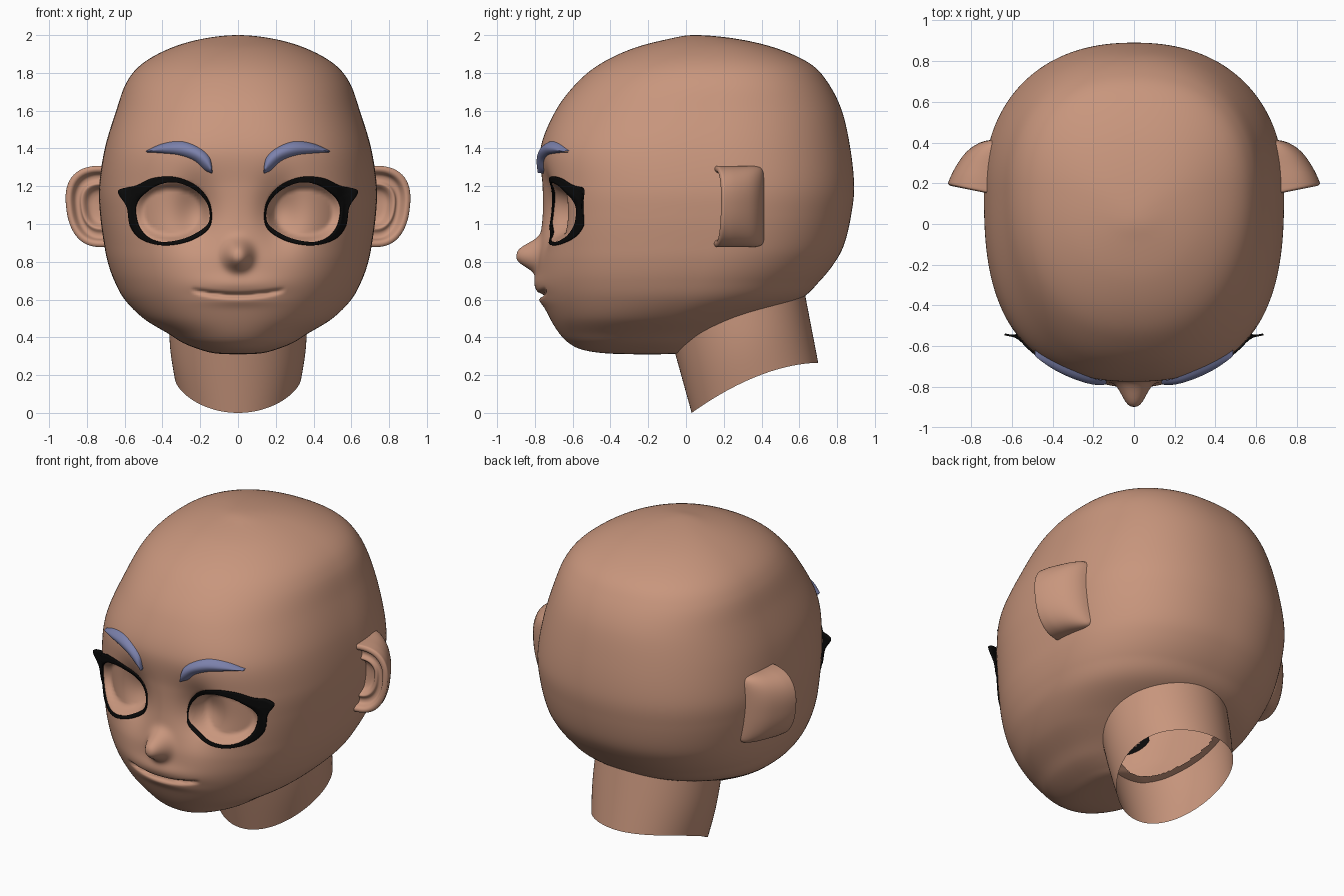
import bpy, bmesh
from math import sin, cos, pi, exp
from mathutils import Vector

cube = bpy.data.objects.get("Cube")
if cube:
    bpy.data.objects.remove(cube, do_unlink=True)


def make_material(name, rgb):
    mat = bpy.data.materials.new(name)
    mat.use_nodes = True
    mat.diffuse_color = (*rgb, 1)
    mat.node_tree.nodes["Principled BSDF"].inputs["Base Color"].default_value = (*rgb, 1)
    return mat


skin = make_material("skin", (0.58, 0.305, 0.205))
brow_blue = make_material("brow_blue", (0.2, 0.22, 0.41))
lash_black = make_material("lash_black", (0.003, 0.003, 0.003))


def spline(points, steps):
    """Smooth curve through the points; first and last only steer the ends."""
    pts = [Vector(p) for p in points]
    out = []
    for a, b, c, d in zip(pts, pts[1:], pts[2:], pts[3:]):
        for k in range(steps):
            t = k / steps
            out.append(b + (c - a) * t / 2 + (2 * a - 5 * b + 4 * c - d) * t * t / 2
                       + (3 * b - a - 3 * c + d) * t ** 3 / 2)
    return out + [pts[-2]]


def loop_ends(points):
    return points[-1:] + points + points[:2]


def open_ends(points):
    return points[:1] + points + points[-1:]


def grid_object(name, rows, mat, core, wrap=False, drop=None):
    """Skin rows of points with quads, facing away from the core point."""
    bm = bmesh.new()
    verts = [[bm.verts.new(p) for p in row] for row in rows]
    for lower, upper in zip(verts, verts[1:]):
        count = len(lower)
        for i in range(count if wrap else count - 1):
            j = (i + 1) % count
            bm.faces.new((lower[i], lower[j], upper[j], upper[i]))
    bmesh.ops.remove_doubles(bm, verts=bm.verts[:], dist=0.00005)
    bm.normal_update()
    core = Vector(core)
    facing = sum(f.normal.dot(f.calc_center_median() - core) * f.calc_area() for f in bm.faces)
    if facing < 0:
        bmesh.ops.reverse_faces(bm, faces=bm.faces[:])
    if drop:
        unwanted = [f for f in bm.faces if drop(f.calc_center_median())]
        bmesh.ops.delete(bm, geom=unwanted, context='FACES')
    for f in bm.faces:
        f.smooth = True
    mesh = bpy.data.meshes.new(name)
    bm.to_mesh(mesh)
    bm.free()
    mesh.materials.append(mat)
    obj = bpy.data.objects.new(name, mesh)
    bpy.context.collection.objects.link(obj)
    return obj


# Head levels: height, half width, front y, back y
levels = [
    (0.31, 0, -0.2, -0.2), (0.315, 0.12, -0.42, -0.03), (0.335, 0.2, -0.55, 0.03),
    (0.37, 0.29, -0.62, 0.1), (0.42, 0.37, -0.67, 0.2), (0.5, 0.5, -0.72, 0.36),
    (0.6, 0.6, -0.765, 0.6), (0.7, 0.655, -0.785, 0.71), (0.8, 0.69, -0.785, 0.79),
    (0.9, 0.71, -0.775, 0.84), (1.05, 0.73, -0.76, 0.875), (1.2, 0.735, -0.76, 0.89),
    (1.4, 0.705, -0.77, 0.87), (1.6, 0.645, -0.69, 0.825), (1.75, 0.59, -0.575, 0.75),
    (1.85, 0.505, -0.45, 0.655), (1.93, 0.36, -0.28, 0.48), (1.98, 0.19, -0.09, 0.27),
    (2, 0, 0.05, 0.05)]


def over_pole(level):
    z, w, f, b = level
    return (z, -w, b, f)


sections = spline([over_pole(levels[1])] + levels + [over_pole(levels[-2])], 10)


def squareness(z):
    return 2.1 + 0.6 * exp(-((z - 1.15) / 0.5) ** 2)


def relief(x, z, bowl=True):
    """Face features as a shift along y: nose, mouth and eye sockets."""
    ax = abs(x)
    d = (x / 0.07) ** 2 + ((z - 0.835) / 0.075) ** 2
    shift = -0.115 * exp(-d ** 1.4)
    # lips and mouth crease
    mouth = 0.622 + 0.028 * (ax / 0.24) ** 2
    fade = max(0, 1 - (ax / 0.25) ** 4)
    shift += 0.035 * fade * exp(-((z - mouth) / 0.011) ** 2)
    shift -= 0.02 * exp(-((z - 0.68) / 0.05) ** 2 - (x / 0.22) ** 2)
    shift -= 0.012 * exp(-((z - 0.595) / 0.03) ** 2 - (x / 0.18) ** 2)
    # eye sockets
    shift += 0.085 * exp(-((ax - 0.22) / 0.11) ** 2 - ((z - 1.06) / 0.16) ** 2)
    if bowl:
        e = abs((ax - 0.348) / 0.2) ** 2.2 + abs((z - 1.063) / 0.16) ** 2.2
        shift += 0.065 * min(1, max(0, 1 - e) * 2.2)
    return shift


def face_y(x, z):
    """Front surface of the head, without the eye bowls."""
    lo, hi = next((a, b) for a, b in zip(sections, sections[1:]) if a[0] <= z <= b[0])
    _, w, f, b = lo.lerp(hi, (z - lo[0]) / (hi[0] - lo[0]))
    mid = f + 0.56 * (b - f)
    n = squareness(z)
    return mid - (mid - f) * max(0, 1 - abs(x / w) ** n) ** (1 / n) + relief(x, z, False)


# Head, with points gathered towards the face
SEGMENTS = 256
head_rows = []
for z, w, f, b in sections:
    mid = f + 0.56 * (b - f)
    row = []
    for i in range(SEGMENTS):
        t = 2 * pi * i / SEGMENTS
        phi = t - 0.4 * sin(t)
        s, c = sin(phi), cos(phi)
        n = squareness(z) if c > 0 else 2.25
        r = (abs(s) ** n + abs(c) ** n) ** (-1 / n)
        x = w * s * r
        y = mid - c * r * ((mid - f) if c > 0 else (b - mid))
        row.append((x, y + relief(x, z) if c > 0 else y, z))
    head_rows.append(row)


def inside_neck(p):
    return p.z < 0.62 and (p.x / 0.31) ** 2 + ((p.y - 0.3) / 0.3) ** 2 < 1


grid_object("head", head_rows, skin, (0, 0.1, 1), wrap=True, drop=inside_neck)

# Neck, an open tube with a slanted collar edge
neck_rows = []
for k in range(13):
    t = k / 12
    row = []
    for i in range(96):
        a = 2 * pi * i / 96
        low_y = 0.365 - 0.335 * cos(a)
        low_z = 0.265 * (1 - max(0, 1 - (low_y - 0.03) / 0.67) ** 1.8)
        low = Vector((0.335 * sin(a), low_y, low_z))
        high = Vector((0.365 * sin(a), 0.275 - 0.345 * cos(a), 0.52 - 0.16 * cos(a)))
        p = low.lerp(high, t)
        p.x += 0.01 * sin(a) * sin(pi * t)
        row.append(p)
    neck_rows.append(row)
grid_object("neck", neck_rows, skin, (0, 0.34, 0.35), wrap=True)

# Ear rings from the back, over the rim, into the bowl: width, height, y
ear_rings = [
    (0.1, 0.8, 0.415), (0.45, 0.95, 0.4), (0.75, 1, 0.355), (0.93, 1, 0.28),
    (1, 1, 0.21), (0.98, 0.98, 0.195), (0.9, 0.91, 0.19), (0.82, 0.84, 0.2),
    (0.76, 0.78, 0.23), (0.66, 0.66, 0.235), (0.58, 0.56, 0.22), (0.5, 0.5, 0.23),
    (0.4, 0.38, 0.265), (0.1, 0.1, 0.275)]


def ear_rows(side):
    rows = []
    for index, (sx, sz, y) in enumerate(spline(open_ends(ear_rings), 3)):
        row = []
        for i in range(49):
            a = -2.2 + 4.4 * i / 48
            r = (abs(cos(a)) ** 2.4 + abs(sin(a)) ** 2.4) ** (-1 / 2.4)
            z = 1.093 + 0.215 * sz * r * sin(a)
            x = 0.73 - 0.3 * max(0, y - 0.2) + 0.18 * sx * r * cos(a)
            x += 0.1 * (z - 1.093) * max(0, cos(a))
            slant = 0.2 * (x - 0.915) if index >= 12 else 0
            row.append((side * x, y + slant, z))
        rows.append(row)
    cap = sum((Vector(p) for p in rows[0]), Vector()) / len(rows[0])
    return [[cap] * len(rows[0])] + rows


# Outlines in x and z
eye_opening = [
    (0.15, 1.03), (0.165, 1.11), (0.23, 1.18), (0.33, 1.22), (0.43, 1.205), (0.5, 1.16),
    (0.535, 1.12), (0.547, 1.07), (0.53, 0.99), (0.48, 0.93), (0.4, 0.905), (0.28, 0.925),
    (0.18, 0.98)]
lash_edge = [
    (0.143, 1.03), (0.16, 1.125), (0.23, 1.205), (0.34, 1.248), (0.45, 1.243), (0.54, 1.203),
    (0.635, 1.175), (0.59, 1.09), (0.572, 0.99), (0.515, 0.92), (0.4, 0.887), (0.27, 0.908),
    (0.17, 0.965)]
brow_top = [(0.135, 1.275), (0.15, 1.35), (0.21, 1.405), (0.3, 1.437), (0.4, 1.425), (0.487, 1.387)]
brow_bottom = [(0.138, 1.268), (0.175, 1.285), (0.23, 1.335), (0.31, 1.365), (0.4, 1.375), (0.485, 1.38)]


def ribbon_rows(first, second, side, lift, bulge, across):
    """Strip between two outlines, laid over the face."""
    rows = []
    for k in range(across + 1):
        v = k / across
        row = []
        for p, q in zip(first, second):
            x, z = p.lerp(q, v)
            y = face_y(min(x, 0.57), z) + 0.2 * max(0, x - 0.57)
            row.append((side * x, y - lift - bulge * sin(pi * v) ** 0.7, z))
        rows.append(row)
    return rows


opening, edge = (spline(loop_ends(o), 8) for o in (eye_opening, lash_edge))
top, bottom = (spline(open_ends(o), 8) for o in (brow_top, brow_bottom))

for side, label in ((1, "left"), (-1, "right")):
    grid_object(label + "_ear", ear_rows(side), skin, (side * 0.6, 0.3, 1.09))
    lash = grid_object(label + "_eyelashes", ribbon_rows(opening, edge, side, 0.01, 0, 4),
                       lash_black, (0, 0.1, 1))
    solid = lash.modifiers.new("thickness", 'SOLIDIFY')
    solid.thickness = 0.009
    grid_object(label + "_eyebrow", ribbon_rows(top, bottom, side, 0.002, 0.028, 12),
                brow_blue, (0, 0.1, 1))
